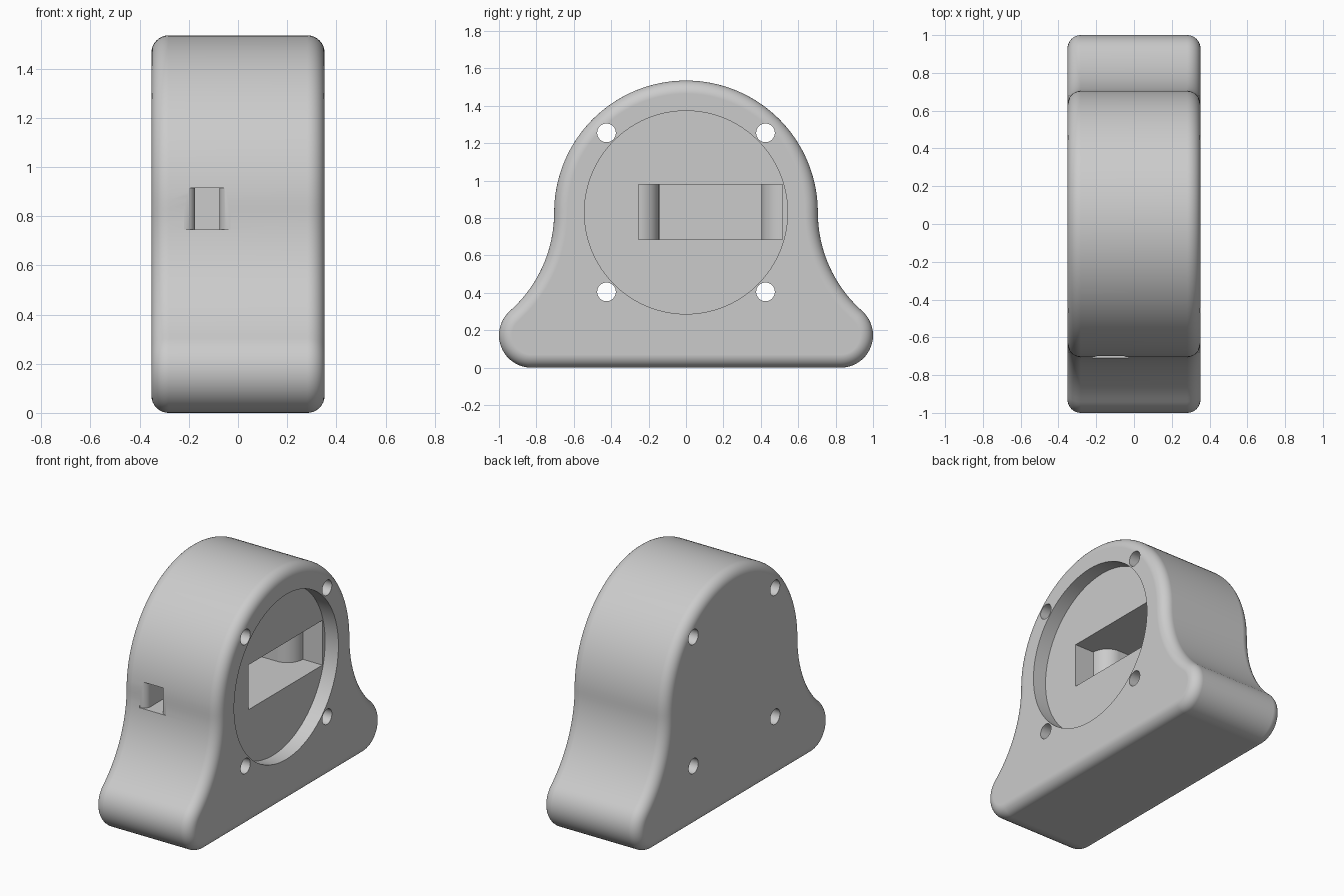
import bpy, bmesh, math

if "Cube" in bpy.data.objects:
    bpy.data.objects.remove(bpy.data.objects["Cube"])

HALF_W, FILLET = 0.352, 0.07
CZ, R = 0.83, 0.705          # round crown centre height and radius
FOOT = 0.1733                # foot radius


def arc(cy, cz, r, a0, a1, n):
    return [(cy + r * math.cos(math.radians(a0 + (a1 - a0) * i / n)),
             cz + r * math.sin(math.radians(a0 + (a1 - a0) * i / n))) for i in range(n + 1)]


def profile(inset):
    """Closed bell outline in (y, z), offset inward by inset."""
    fy, fz = 1 - FOOT, FOOT
    tangent = math.degrees(math.atan2(CZ - fz, 2 * R - fy))
    half = arc(0, CZ, R - inset, 90, 0, 32)
    half += arc(2 * R, CZ, R + inset, 180, 180 + tangent, 20)[1:]
    half += arc(fy, fz, FOOT - inset, tangent, -90, 20)[1:]
    return half + [(-y, z) for y, z in reversed(half[1:])]


def new_object(name, bm):
    bmesh.ops.recalc_face_normals(bm, faces=bm.faces)
    mesh = bpy.data.meshes.new(name)
    bm.to_mesh(mesh)
    bm.free()
    obj = bpy.data.objects.new(name, mesh)
    bpy.context.collection.objects.link(obj)
    return obj


def loft(name, rings):
    bm = bmesh.new()
    loops = [[bm.verts.new(p) for p in ring] for ring in rings]
    n = len(loops[0])
    for a, b in zip(loops, loops[1:]):
        for i in range(n):
            bm.faces.new((a[i], a[(i + 1) % n], b[(i + 1) % n], b[i]))
    bm.faces.new(loops[0])
    bm.faces.new(loops[-1])
    return new_object(name, bm)


def cylinder(name, y, z, r, x0, x1, n):
    pts = arc(y, z, r, 0, 360, n)[:-1]
    return loft(name, [[(x, p, q) for p, q in pts] for x in (x0, x1)])


def slab(name, outline, z0, z1):
    return loft(name, [[(x, y, z) for x, y in outline] for z in (z0, z1)])


# Bell-shaped housing with rounded side edges
sections = [(FILLET * (1 - math.sin(t)), HALF_W - FILLET * (1 - math.cos(t)))
            for t in [math.pi / 2 * i / 8 for i in range(9)]]
sections = [(-x, d) for d, x in sections][::-1] + [(x, d) for d, x in sections]
# each section: x position paired with its matching outline inset
rings = []
for i in range(9):
    t = math.pi / 2 * (1 - i / 8)
    rings.append((-(HALF_W - FILLET + FILLET * math.sin(t)), FILLET * (1 - math.cos(t))))
rings += [(-x, d) for x, d in reversed(rings)]
body = loft("housing", [[(x, y, z) for y, z in profile(d)] for x, d in rings])

# Round recess and four through holes
cutters = [cylinder("recess_cutter", 0, CZ, 0.543, 0.255, 0.5, 96)]
for sy in (-1, 1):
    for sz in (-1, 1):
        cutters.append(cylinder("screw_hole_cutter", sy * 0.425, CZ + sz * 0.425, 0.05, -0.5, 0.5, 32))

# Stepped pocket with rounded ledges
lip = 0.112
pocket = [(0.3, -0.255)] + arc(0, -0.255, lip, 0, 90, 12) + [(-0.21, -0.143), (-0.21, 0.403)]
pocket += arc(0, 0.515, lip, -90, 0, 12) + [(0.3, 0.515)]
cutters.append(slab("pocket_cutter", pocket, 0.685, 0.98))

# Flared slot from the front into the pocket
r, yf = 0.045, -0.705
slot = [(-0.175, -0.1)] + arc(-0.175 - r, yf + r, r, 0, -90, 10) + [(-0.175 - r, -0.8), (-0.075 + r, -0.8)]
slot += arc(-0.075 + r, yf + r, r, 270, 180, 10) + [(-0.075, -0.1)]
cutters.append(slab("slot_cutter", slot, 0.745, 0.915))

for c in cutters:
    c.hide_render = True
    m = body.modifiers.new("cut", 'BOOLEAN')
    m.operation, m.solver, m.object = 'DIFFERENCE', 'EXACT', c

# Bake the cuts, then drop the cutters
bpy.context.view_layer.update()
cut_mesh = bpy.data.meshes.new_from_object(body.evaluated_get(bpy.context.evaluated_depsgraph_get()))
body.modifiers.clear()
body.data = cut_mesh
for c in cutters:
    bpy.data.objects.remove(c)

# Material and shading
grey = bpy.data.materials.new("light_grey")
grey.diffuse_color = (0.6, 0.6, 0.6, 1)
grey.use_nodes = True
grey.node_tree.nodes["Principled BSDF"].inputs["Base Color"].default_value = grey.diffuse_color
body.data.materials.clear()
body.data.materials.append(grey)
bpy.context.view_layer.objects.active = body
body.select_set(True)
bpy.ops.object.shade_smooth_by_angle(angle=math.radians(30))
wn = body.modifiers.new("clean_normals", 'WEIGHTED_NORMAL')
wn.keep_sharp = True
